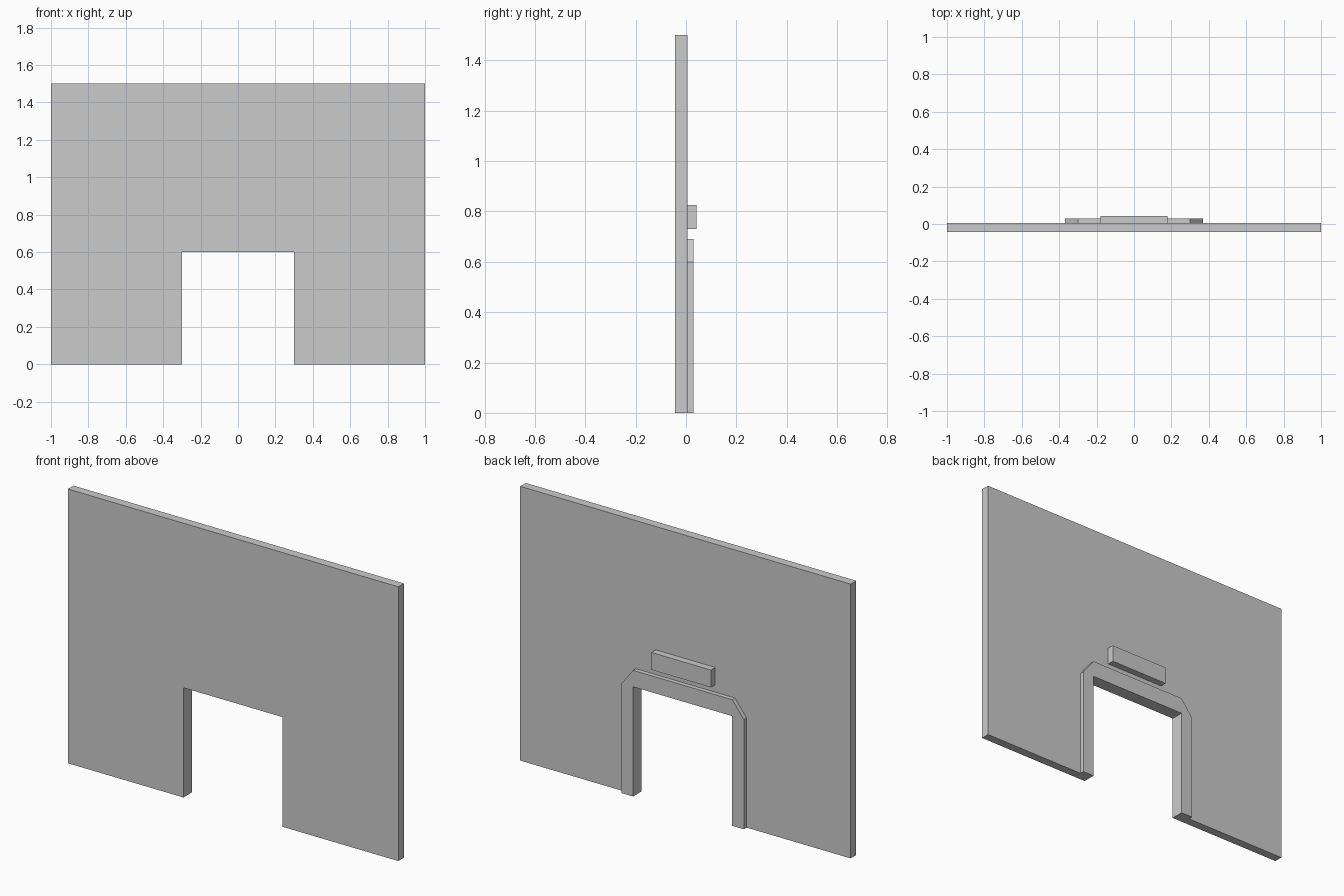
import bpy, bmesh

if "Cube" in bpy.data.objects:
    bpy.data.objects.remove(bpy.data.objects["Cube"])


def extrude_profile(name, half, y0, y1):
    """Mirror a right-half (x, z) outline across x = 0 and extrude it along y."""
    outline = half + [(-x, z) for x, z in reversed(half)]
    bm = bmesh.new()
    face = bm.faces.new([bm.verts.new((x, y0, z)) for x, z in outline])
    result = bmesh.ops.extrude_face_region(bm, geom=[face])
    moved = [v for v in result["geom"] if isinstance(v, bmesh.types.BMVert)]
    bmesh.ops.translate(bm, verts=moved, vec=(0, y1 - y0, 0))
    bmesh.ops.recalc_face_normals(bm, faces=bm.faces)
    mesh = bpy.data.meshes.new(name)
    bm.to_mesh(mesh)
    bm.free()
    obj = bpy.data.objects.new(name, mesh)
    bpy.context.collection.objects.link(obj)
    return obj


BACK = 0.005   # rear plane of the wall
FRONT = -0.043

# Wall panel with the doorway notch
extrude_profile("wall", [(0.3, 0.6), (0.3, 0), (1, 0), (1, 1.5)], FRONT, BACK)

# Door surround with chamfered top corners
extrude_profile("door_frame",
                [(0.3, 0.6), (0.3, 0), (0.37, 0), (0.37, 0.6), (0.3, 0.69)],
                BACK, 0.029)

# Plaque above the door
extrude_profile("door_plaque", [(0.18, 0.73), (0.18, 0.825)], BACK, 0.042)
